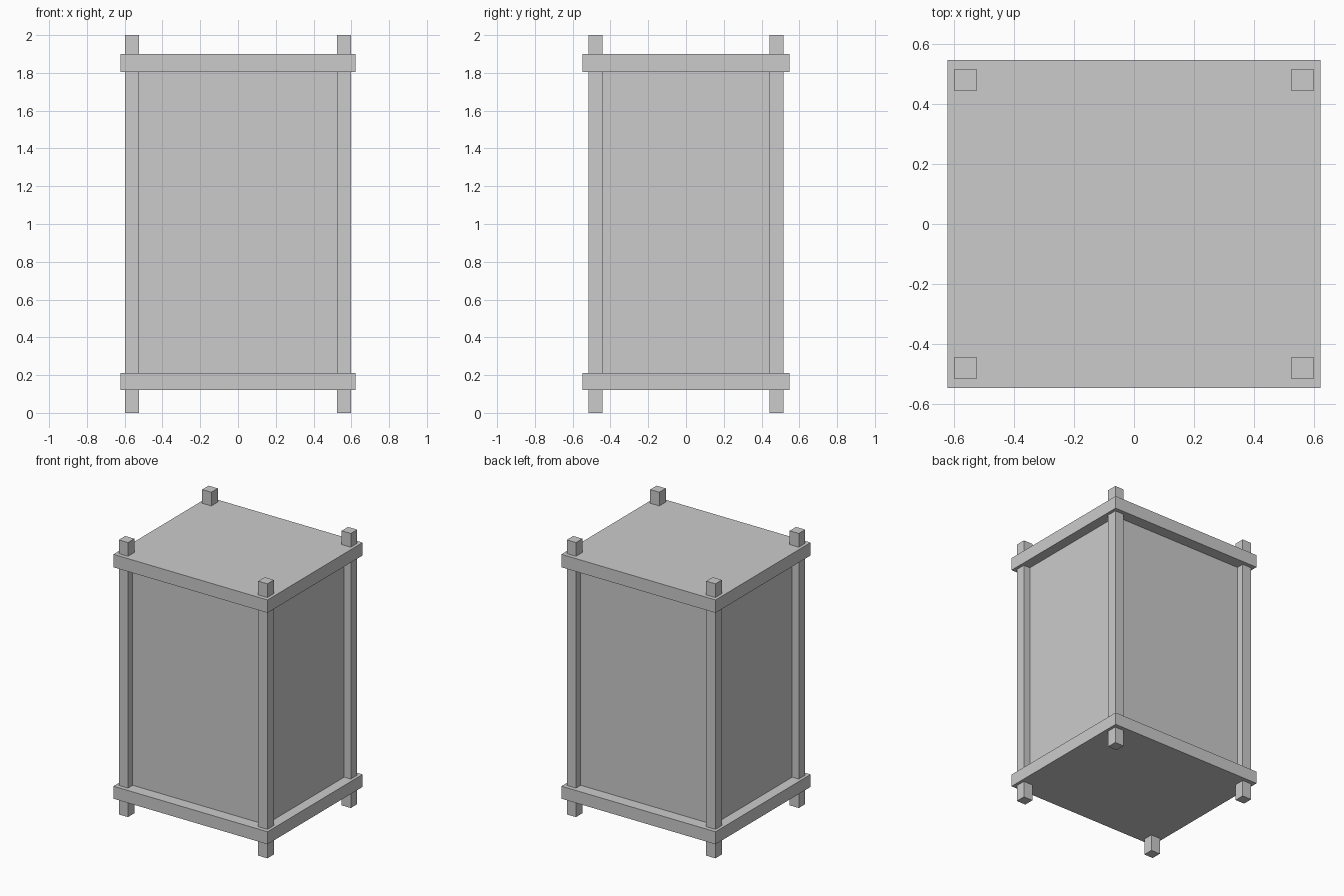
import bpy

if "Cube" in bpy.data.objects:
    bpy.data.objects.remove(bpy.data.objects["Cube"])


def box(name, x, y, z):
    """Box spanning the given (min, max) ranges."""
    bpy.ops.mesh.primitive_cube_add(size=1, location=[sum(r) / 2 for r in (x, y, z)])
    ob = bpy.context.object
    ob.name = name
    ob.scale = [r[1] - r[0] for r in (x, y, z)]
    bpy.ops.object.transform_apply(location=False, rotation=False, scale=True)
    return ob


# Corner posts, running the full height
for sx, side in ((-1, "left"), (1, "right")):
    for sy, end in ((-1, "front"), (1, "back")):
        x = sorted((sx * 0.525, sx * 0.599))
        y = sorted((sy * 0.443, sy * 0.517))
        box(f"{end}_{side}_post", x, y, (0, 2))

# Bottom and top slabs, slightly wider than the posts
for name, z in (("bottom_slab", (0.12, 0.211)), ("top_slab", (1.806, 1.9))):
    box(name, (-0.621, 0.621), (-0.547, 0.547), z)

# Recessed body between the slabs
box("body", (-0.546, 0.546), (-0.462, 0.462), (0.211, 1.806))
